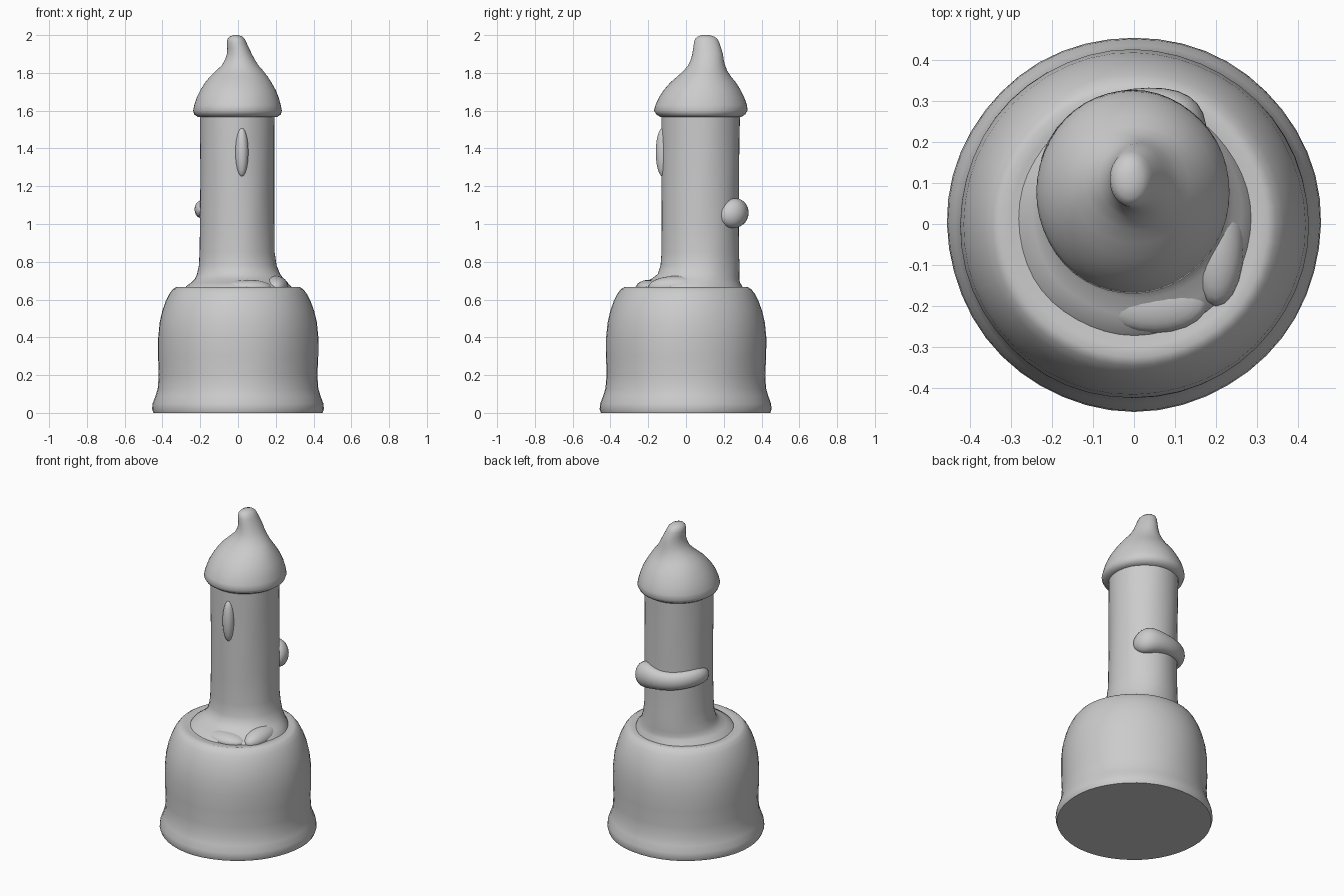
import bpy, bmesh, math
from mathutils import Vector

N = 48


def finish(name, bm, angle=50):
    bmesh.ops.recalc_face_normals(bm, faces=bm.faces)
    me = bpy.data.meshes.new(name)
    bm.to_mesh(me)
    bm.free()
    ob = bpy.data.objects.new(name, me)
    bpy.context.collection.objects.link(ob)
    bpy.ops.object.select_all(action='DESELECT')
    ob.select_set(True)
    bpy.context.view_layer.objects.active = ob
    bpy.ops.object.shade_smooth_by_angle(angle=math.radians(angle))
    return ob


def bridge(bm, rings):
    for a, b in zip(rings, rings[1:]):
        n = len(a)
        for i in range(n):
            bm.faces.new((a[i], a[(i + 1) % n], b[(i + 1) % n], b[i]))


def loft(name, sections, cap_bottom=False, cap_top=False, wobble=0.0):
    """Stack of ellipses: (z, centre x, centre y, radius x, radius y)."""
    bm = bmesh.new()
    rings = []
    for z, cx, cy, rx, ry in sections:
        ring = []
        for i in range(N):
            a = math.tau * i / N
            k = 1 + wobble * (math.sin(3 * a + 5 * z) + 0.6 * math.sin(7 * a - 9 * z))
            ring.append(bm.verts.new((cx + rx * k * math.cos(a), cy + ry * k * math.sin(a), z)))
        rings.append(ring)
    bridge(bm, rings)
    if cap_bottom:
        bm.faces.new(rings[0])
    if cap_top:
        bm.faces.new(rings[-1])
    return finish(name, bm)


# Bell-shaped base with flared foot, open only where the column covers it
base_profile = [(0, .448), (.02, .455), (.05, .452), (.09, .437), (.13, .425), (.2, .42),
                (.3, .424), (.4, .424), (.48, .416), (.54, .402), (.59, .384), (.63, .364),
                (.655, .345), (.667, .325), (.662, .30), (.66, .2)]
loft("base", [(z, 0, 0, r, r) for z, r in base_profile], cap_bottom=True, wobble=.003)

# Column with a melted mound spreading at its foot
loft("column", [
    (.64, 0, .01, .295, .295), (.67, .003, .015, .278, .282), (.69, .008, .03, .255, .255),
    (.71, .008, .05, .235, .232), (.735, .004, .066, .220, .216), (.78, 0, .074, .206, .209),
    (.85, -.003, .075, .199, .205), (1.0, -.003, .075, .197, .204), (1.15, -.004, .076, .196, .205),
    (1.3, -.004, .077, .196, .206), (1.45, -.005, .077, .197, .207), (1.57, -.005, .078, .198, .208),
], wobble=.006)

# Domed cap with a leaning tip
loft("cap", [
    (1.565, -.003, .078, .185, .19), (1.567, -.003, .078, .21, .215), (1.58, -.003, .078, .229, .235),
    (1.60, -.003, .078, .235, .248), (1.63, -.003, .08, .229, .242), (1.67, -.002, .082, .217, .226),
    (1.71, 0, .085, .199, .203), (1.75, .001, .09, .175, .173), (1.78, .004, .095, .153, .143),
    (1.81, .008, .102, .126, .116), (1.84, .011, .109, .097, .098), (1.87, .010, .112, .079, .087),
    (1.90, .007, .114, .066, .081), (1.93, .001, .112, .058, .074), (1.96, -.007, .109, .052, .067),
    (1.98, -.010, .107, .045, .059), (1.992, -.011, .106, .033, .044), (2.0, -.011, .105, .014, .02),
], cap_top=True, wobble=.003)

# Raised rib wrapped around the back of the column: (azimuth, distance, height, tube radius)
rib = [(188, .185, 1.07, .015), (176, .198, 1.075, .035), (160, .205, 1.08, .042), (140, .208, 1.075, .044),
       (120, .208, 1.065, .045), (100, .206, 1.06, .047), (82, .208, 1.06, .053), (66, .212, 1.06, .064),
       (54, .206, 1.055, .066), (43, .195, 1.05, .052), (33, .185, 1.045, .02)]
bm = bmesh.new()
rings = []
for deg, d, z, r in rib:
    a = math.radians(deg)
    out = Vector((math.cos(a), math.sin(a), 0))
    c = Vector((0, .077, z)) + out * d
    rings.append([bm.verts.new(c + out * r * math.cos(math.tau * i / 16)
                               + Vector((0, 0, 1.25 * r * math.sin(math.tau * i / 16))))
                  for i in range(16)])
bridge(bm, rings)
bm.faces.new(rings[0])
bm.faces.new(rings[-1])
rib_ob = finish("back_rib", bm)
sub = rib_ob.modifiers.new("smooth", 'SUBSURF')
sub.levels = sub.render_levels = 1


# Drips and lumps as stretched spheres
def lump(name, loc, size):
    bm = bmesh.new()
    bmesh.ops.create_uvsphere(bm, u_segments=20, v_segments=12, radius=1)
    for v in bm.verts:
        v.co = Vector(loc) + Vector(v.co[i] * size[i] for i in range(3))
    finish(name, bm)


lump("front_drip", (.02, -.122, 1.38), (.035, .038, .13))
lump("mound_lump_front", (.05, -.19, .665), (.13, .075, .04))
lump("mound_lump_side", (.2, -.05, .665), (.068, .15, .06))
